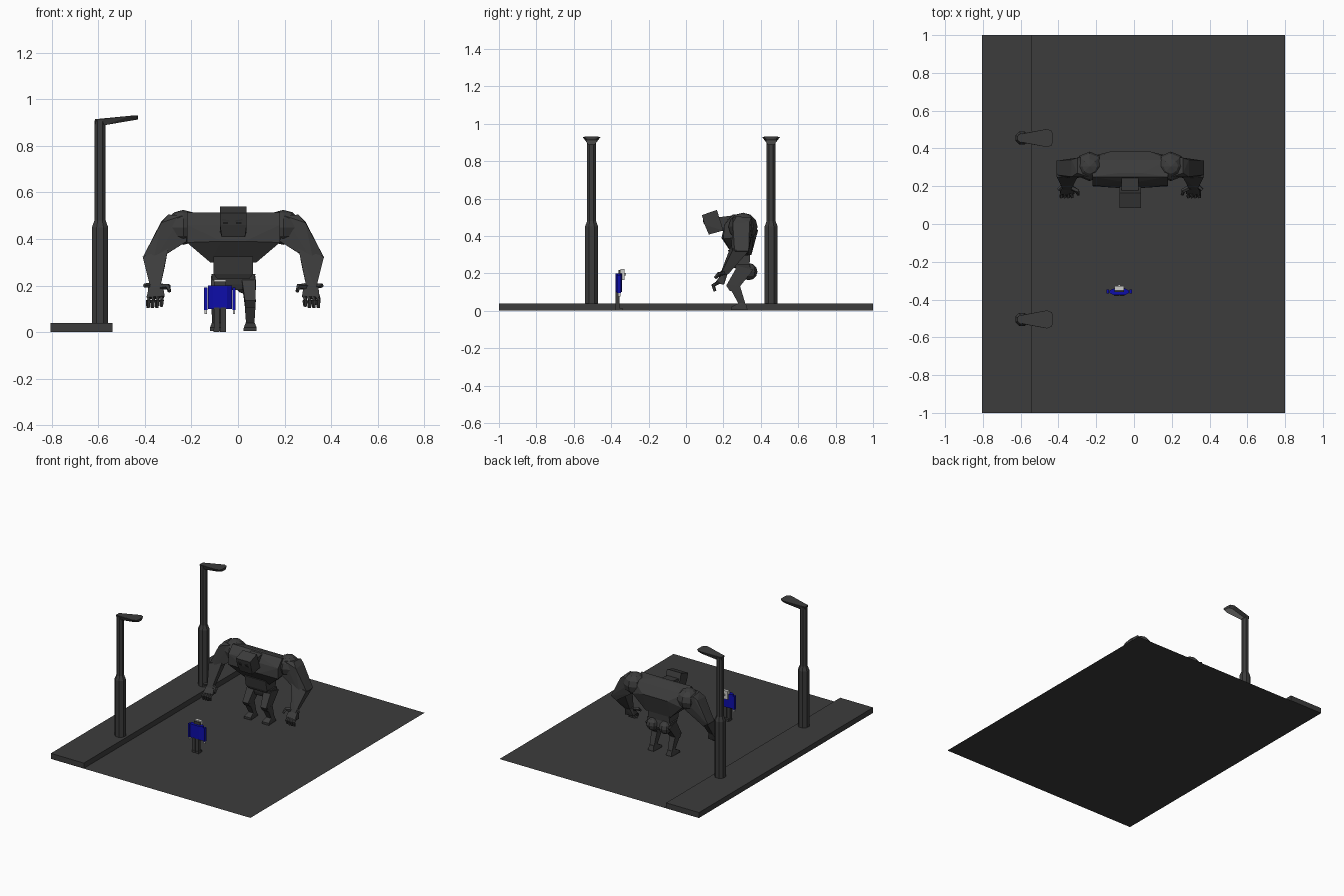
import bpy, bmesh, math
from mathutils import Vector

if "Cube" in bpy.data.objects:
    bpy.data.objects.remove(bpy.data.objects["Cube"])


def material(name, col):
    m = bpy.data.materials.new(name)
    m.diffuse_color = (*col, 1)
    m.use_nodes = True
    m.node_tree.nodes["Principled BSDF"].inputs["Base Color"].default_value = m.diffuse_color
    return m


GREY = material("dark grey", (0.045, 0.045, 0.045))
BLACK = material("near black", (0.015, 0.015, 0.015))
BLUE = material("deep blue", (0.004, 0.004, 0.40))
PALE = material("pale grey", (0.6, 0.6, 0.58))
CX = -0.02  # symmetry axis of the giant


def finish(name, bm, mat):
    bmesh.ops.recalc_face_normals(bm, faces=bm.faces)
    me = bpy.data.meshes.new(name)
    bm.to_mesh(me)
    bm.free()
    me.materials.append(mat)
    ob = bpy.data.objects.new(name, me)
    bpy.context.collection.objects.link(ob)
    return ob


def hull(name, pts, mat=GREY):
    bm = bmesh.new()
    for p in pts:
        bm.verts.new(p)
    res = bmesh.ops.convex_hull(bm, input=bm.verts)
    bmesh.ops.delete(bm, geom=[v for v in bm.verts if not v.link_faces], context='VERTS')
    bmesh.ops.dissolve_limit(bm, angle_limit=0.02, verts=bm.verts, edges=bm.edges)
    return finish(name, bm, mat)


def sym_hull(name, half, mat=GREY):
    """Hull of (half width, y, z) points mirrored about the giant's axis."""
    return hull(name, [(CX + s * w, y, z) for w, y, z in half for s in (-1, 1)], mat)


def box(name, x0, x1, y0, y1, z0, z1, mat=GREY):
    return hull(name, [(x, y, z) for x in (x0, x1) for y in (y0, y1) for z in (z0, z1)], mat)


def tube(name, path, sides=6, mat=GREY):
    """Loft of rings along (x, y, z, radius) points, capped at both ends."""
    bm = bmesh.new()
    pts = [Vector(p[:3]) for p in path]
    rings = []
    for i, p in enumerate(pts):
        d = (pts[min(i + 1, len(pts) - 1)] - pts[max(i - 1, 0)]).normalized()
        u = d.cross(Vector((0, 1, 0)) if abs(d.y) < 0.8 else Vector((1, 0, 0))).normalized()
        v = d.cross(u)
        ring = []
        for k in range(sides):
            a = 2 * math.pi * (k + 0.5) / sides
            ring.append(bm.verts.new(p + path[i][3] * (math.cos(a) * u + math.sin(a) * v)))
        rings.append(ring)
    for a, b in zip(rings, rings[1:]):
        for k in range(sides):
            bm.faces.new((a[k], a[(k + 1) % sides], b[(k + 1) % sides], b[k]))
    bm.faces.new(rings[0])
    bm.faces.new(rings[-1])
    return finish(name, bm, mat)


def ball(name, centre, scale, mat=GREY):
    bm = bmesh.new()
    bmesh.ops.create_uvsphere(bm, u_segments=8, v_segments=6, radius=1)
    bmesh.ops.scale(bm, vec=scale, verts=bm.verts)
    bmesh.ops.translate(bm, vec=centre, verts=bm.verts)
    return finish(name, bm, mat)


# Road and raised pavement
bm = bmesh.new()
bm.faces.new([bm.verts.new((x, y, 0)) for x, y in ((-.8, -1), (.8, -1), (.8, 1), (-.8, 1))])
finish("road", bm, GREY)
box("pavement", -0.805, -0.54, -1, 1, 0.001, 0.04)

# Street lamps
for n, y in (("near", -0.505), ("far", 0.455)):
    x = -0.593
    tube("lamp_post_" + n, [(x, y, .04, .038), (x, y, .45, .038), (x, y, .48, .026),
                            (x, y, .91, .026)], 8)
    top, low = [], []
    for px, w, zt, zb in ((-.615, .018, .915, .89), (-.57, .028, .917, .89),
                          (-.46, .048, .93, .909), (-.435, .038, .931, .913),
                          (-.43, .02, .931, .914)):
        for s in (-1, 1):
            top.append((px, y + s * w, zt))
            low.append((px, y + s * w * 0.65, zb))
    head = hull("lamp_head_" + n, top + low)
    head.data.materials.append(PALE)
    for f in head.data.polygons:  # glowing underside
        if f.normal.z < -0.8:
            f.material_index = 1

# Giant: trunk
sym_hull("chest", [(.20, .20, .385), (.20, .205, .46), (.05, .19, .39), (.05, .225, .49),
                   (.20, .25, .515), (.06, .27, .515), (.20, .34, .49), (.10, .385, .43),
                   (.20, .36, .40), (.10, .25, .30), (.10, .35, .30)])
sym_hull("waist", [(.085, .225, .325), (.085, .24, .25), (.085, .345, .325), (.085, .34, .25),
                   (.07, .25, .23), (.07, .33, .23)])
sym_hull("pelvis", [(.095, .26, .25), (.095, .34, .25), (.085, .27, .205), (.085, .35, .205),
                    (.03, .28, .18), (.03, .34, .18)])

# Giant: head and neck
sym_hull("head", [(.057, .085, .512), (.057, .165, .54), (.057, .20, .43), (.05, .122, .408),
                  (.057, .10, .46)])
sym_hull("neck", [(.045, .17, .50), (.045, .25, .51), (.045, .24, .42), (.045, .17, .43)])
for s in (-1, 1):
    ex = CX - .005 + s * .028
    hull("eye", [(ex + a, y + d, z) for a in (-.011, .011) for d in (-.004, .004)
                 for y, z in ((.0965, .474), (.0995, .465))], BLACK)
    hull("brow", [(ex + a, y + d, z + s * a * .2) for a in (-.016, .016)
                  for d in (-.004, .004) for y, z in ((.094, .483), (.0965, .477))])

# Giant: arms and legs
for s, side in ((-1, "left"), (1, "right")):
    def P(w, y, z, *r):
        return (CX + s * w, y, z, *r)

    ball("shoulder_" + side, P(.215, .305, .45), (.078, .078, .075))
    hull("upper_arm_" + side,
         [P(*p) for p in ((.22, .25, .50), (.28, .27, .505), (.28, .35, .50), (.22, .36, .46),
                          (.20, .25, .39), (.22, .35, .385), (.31, .25, .47), (.31, .34, .475),
                          (.39, .26, .32), (.39, .335, .32), (.345, .24, .30), (.35, .33, .295))])
    hull("forearm_" + side,
         [P(*p) for p in ((.39, .25, .325), (.385, .335, .32), (.28, .245, .36), (.29, .32, .35),
                          (.37, .23, .27), (.295, .24, .28), (.355, .18, .185), (.315, .18, .19),
                          (.355, .225, .195), (.315, .225, .20))])
    hull("palm_" + side,
         [P(*p) for p in ((.365, .20, .205), (.305, .20, .21), (.37, .155, .15), (.295, .16, .155),
                          (.37, .20, .14), (.30, .205, .145), (.355, .22, .19), (.315, .22, .195))])
    for k in range(4):
        w = .363 - k * .019
        z = .105 + .006 * (k == 3)
        tube("finger_%s_%d" % (side, k), [P(w, .175, .155, .011), P(w + .002, .145, .135, .011),
                                          P(w + .003, .155, z, .008)], 5)
    tube("thumb_" + side, [P(.315, .195, .195, .014), P(.28, .175, .195, .013),
                           P(.275, .155, .175, .008)], 5)
    tube("cuff_thumb_" + side, [P(.36, .20, .20, .012), P(.382, .18, .20, .009)], 5)

    ball("buttock_" + side, P(.05, .335, .21), (.045, .047, .046))
    hull("thigh_" + side,
         [P(*p) for p in ((.035, .275, .24), (.095, .275, .24), (.035, .36, .22), (.097, .36, .22),
                          (.05, .215, .135), (.095, .215, .135), (.05, .235, .105),
                          (.095, .235, .105), (.05, .28, .12), (.095, .28, .12))])
    hull("shin_" + side,
         [P(*p) for p in ((.047, .225, .14), (.097, .225, .14), (.05, .29, .13), (.095, .29, .13),
                          (.055, .285, .03), (.09, .285, .03), (.055, .32, .03), (.09, .32, .03))])
    hull("foot_" + side,
         [P(*p) for p in ((.055, .29, .045), (.09, .29, .045), (.05, .33, .005), (.095, .33, .005),
                          (.055, .32, .04), (.09, .32, .04), (.043, .24, .005), (.10, .24, .005),
                          (.045, .24, .02), (.10, .24, .02))])

# Small figure in a blue coat
hx, hy = -0.078, -0.358
hull("coat", [(hx + s * w, y, z) for s in (-1, 1) for z in (.10, .20)
              for w, y in ((.052, -.365), (.03, -.377), (.052, -.352), (.03, -.342))], BLUE)
for s in (-1, 1):
    ax = hx + s * .061
    box("sleeve", ax - .007, ax + .007, -.368, -.347, .095, .192, BLUE)
    box("hand", ax - .005, ax + .005, -.363, -.350, .078, .095, PALE)
    lx = hx + s * .014
    box("trouser_leg", lx - .012, lx + .012, -.378, -.356, .012, .105)
    box("shoe", lx - .013, lx + .013, -.38, -.34, 0.001, .016)
box("face", hx - .026, hx + .026, -.35, -.328, .165, .225, PALE)
box("nose", hx - .006, hx + .006, -.328, -.32, .19, .203, PALE)
box("hair", hx - .024, hx + .024, -.36, -.35, .195, .218)
